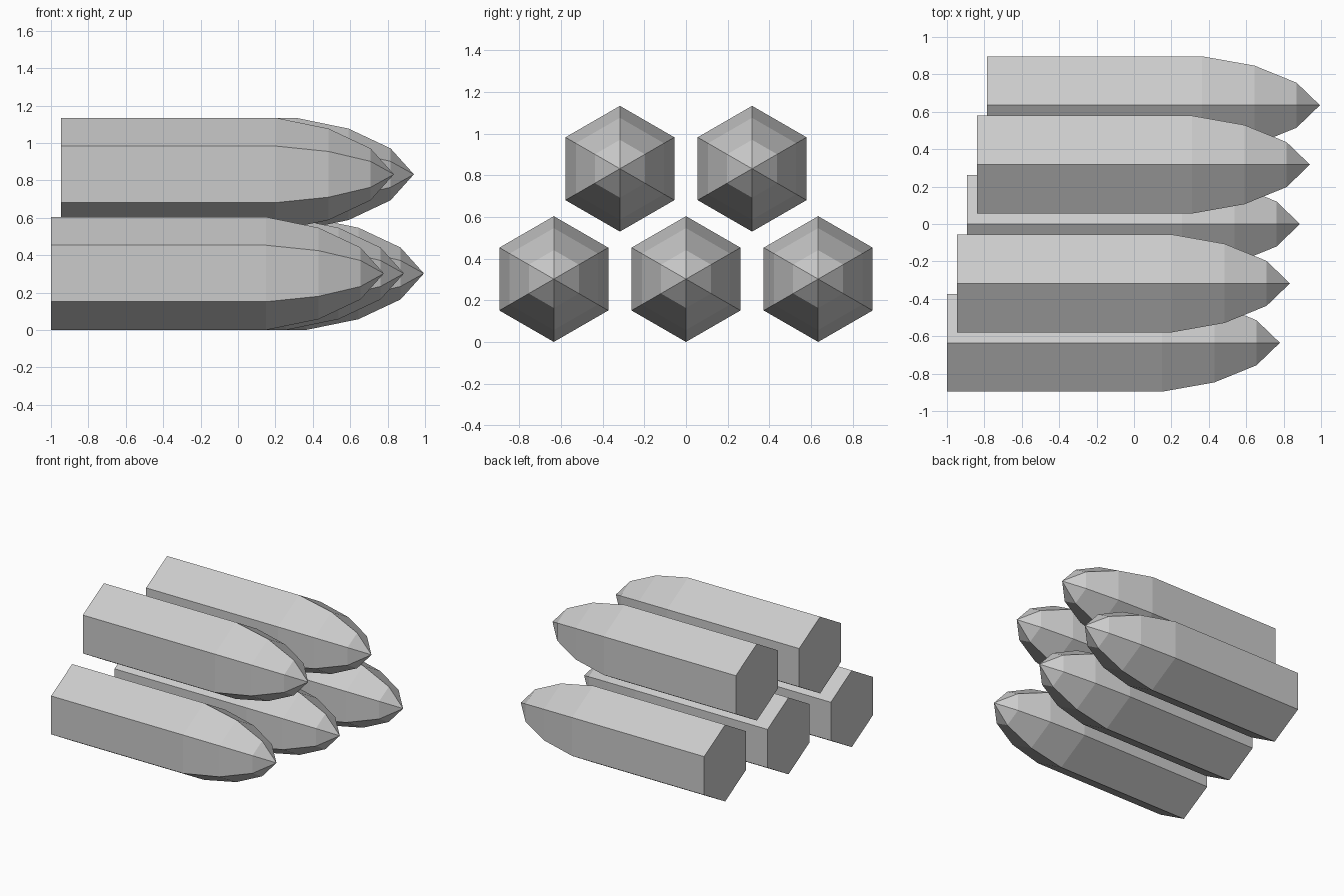
import bpy
import bmesh
from math import sin, cos, pi

cube = bpy.data.objects.get("Cube")
if cube:
    bpy.data.objects.remove(cube)

GREY = (0.6, 0.6, 0.6, 1)
material = bpy.data.materials.new("plain grey")
material.use_nodes = True
material.diffuse_color = GREY
material.node_tree.nodes["Principled BSDF"].inputs["Base Color"].default_value = GREY

RADIUS = 0.302
LENGTH = 1.78
# Distance from the flat end, and share of the full radius
PROFILE = [(0, 1), (1.15, 1), (1.43, 0.81), (1.655, 0.46)]


def pointed_hexagon(name, y, z):
    """Hexagonal bar along x, with a flat rear end and a faceted point."""
    bm = bmesh.new()
    rings = []
    for x, share in PROFILE:
        r = RADIUS * share
        rings.append([bm.verts.new((x, r * sin(i * pi / 3), r * cos(i * pi / 3)))
                      for i in range(6)])
    tip = bm.verts.new((LENGTH, 0, 0))
    bm.faces.new(rings[0])
    for i in range(6):
        j = (i + 1) % 6
        for a, b in zip(rings, rings[1:]):
            bm.faces.new((a[i], a[j], b[j], b[i]))
        bm.faces.new((rings[-1][i], rings[-1][j], tip))
    bmesh.ops.recalc_face_normals(bm, faces=bm.faces[:])
    mesh = bpy.data.meshes.new(name)
    bm.to_mesh(mesh)
    bm.free()
    mesh.materials.append(material)
    obj = bpy.data.objects.new(name, mesh)
    # Each bar is staggered forward along the slanted row
    obj.location = (-0.893 + 0.1685 * y, y, z)
    bpy.context.collection.objects.link(obj)


# Lower row of three, upper row of two resting in the gaps
SPACING = 0.635
for row, count, z in (("lower", 3, RADIUS), ("upper", 2, 0.832)):
    for k in range(count):
        pointed_hexagon(f"{row}_bar_{k + 1}", (k - (count - 1) / 2) * SPACING, z)
